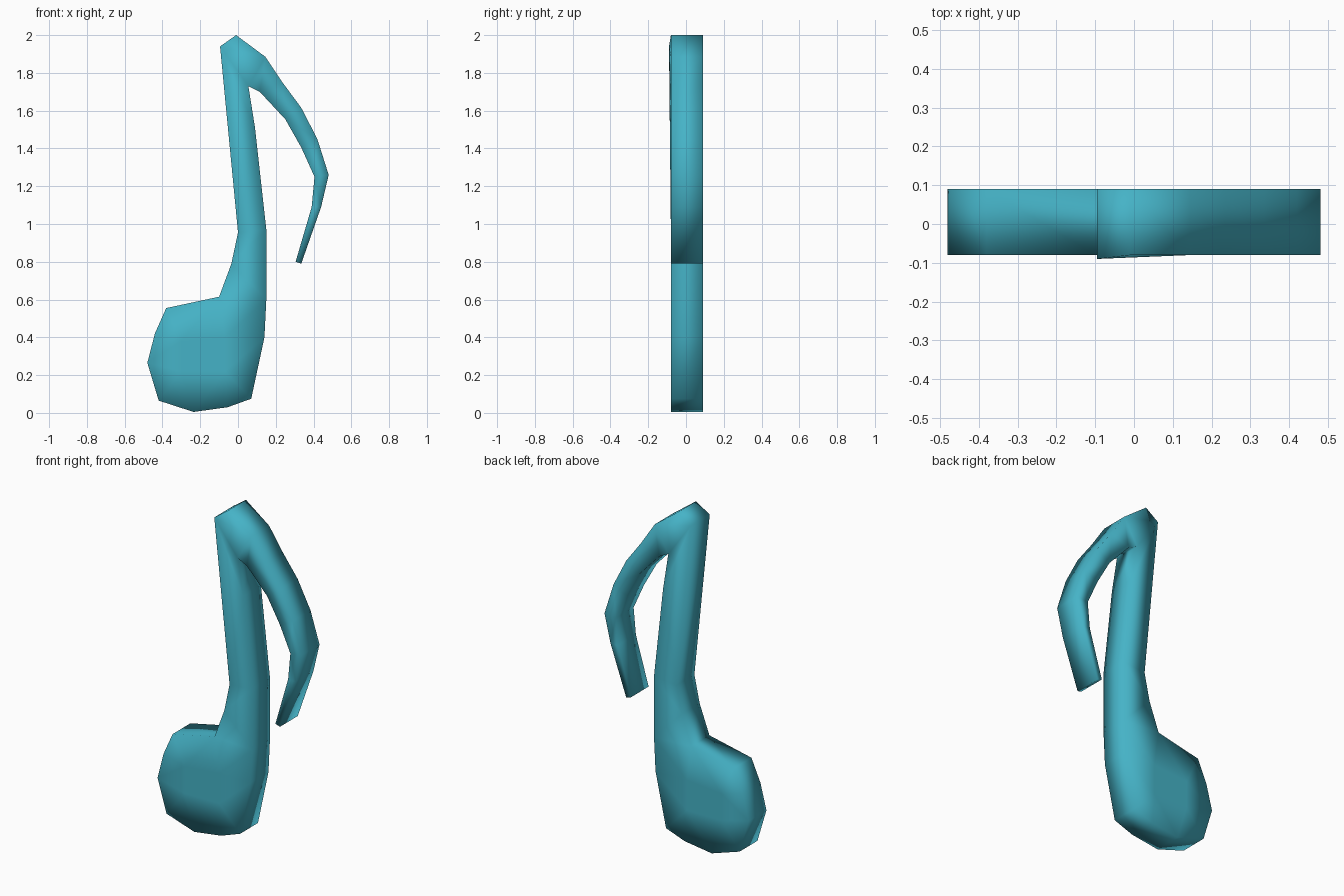
import bpy, bmesh
from mathutils import Vector
from mathutils.geometry import delaunay_2d_cdt

if "Cube" in bpy.data.objects:
    bpy.data.objects.remove(bpy.data.objects["Cube"])

FRONT, BACK = -0.08, 0.09

# Outline in x, z, clockwise from the tip: flag, stem, rounded head
flag_outer = [(-.01, 2), (.145, 1.885), (.235, 1.75), (.335, 1.615), (.42, 1.45),
              (.48, 1.26), (.44, 1.09), (.335, .79)]
flag_inner = [(.305, .80), (.39, 1.09), (.405, 1.25), (.335, 1.405), (.25, 1.555),
              (.115, 1.70), (.055, 1.73)]
stem_right = [(.09, 1.51), (.15, .97), (.15, .60), (.14, .40)]
head = [(.07, .075), (-.055, .03), (-.235, .005), (-.42, .065), (-.48, .265),
        (-.44, .42), (-.38, .555), (-.10, .615)]
stem_left = [(-.035, .79), (0, .955), (-.095, 1.94)]
outline = flag_outer + flag_inner + stem_right + head + stem_left

# Inner points keep the middle of the head flat
inner = [(-.30, .22), (-.30, .38), (-.07, .22), (-.07, .40)]
n = len(outline)
edges = [(i, (i + 1) % n) for i in range(n)]
pts, _, tris, *_ = delaunay_2d_cdt([Vector(p) for p in outline + inner], edges, [], 1, 1e-5)


def depth(p):
    # The upper left corner leans slightly forward
    return -0.09 if p.x < -.05 and p.y > 1.8 else FRONT


# Front and back caps joined by a wall along the outline
bm = bmesh.new()
front = [bm.verts.new((p.x, depth(p), p.y)) for p in pts]
back = [bm.verts.new((p.x, BACK, p.y)) for p in pts]
for t in tris:
    bm.faces.new([front[i] for i in t])
bm.edges.index_update()
bm.verts.index_update()
rim = [[v.index for v in e.verts] for e in bm.edges if len(e.link_faces) == 1]
for t in tris:
    bm.faces.new([back[i] for i in reversed(t)])
for a, b in rim:
    bm.faces.new((front[a], front[b], back[b], back[a]))
bmesh.ops.delete(bm, geom=[v for v in bm.verts if not v.link_faces], context='VERTS')
bmesh.ops.recalc_face_normals(bm, faces=bm.faces)
for f in bm.faces:
    f.smooth = True

mesh = bpy.data.meshes.new("music_note")
bm.to_mesh(mesh)
bm.free()
note = bpy.data.objects.new("music_note", mesh)
bpy.context.collection.objects.link(note)

# Teal colour
teal = bpy.data.materials.new("teal")
teal.diffuse_color = (.06, .45, .57, 1)
teal.use_nodes = True
teal.node_tree.nodes["Principled BSDF"].inputs["Base Color"].default_value = teal.diffuse_color
mesh.materials.append(teal)
